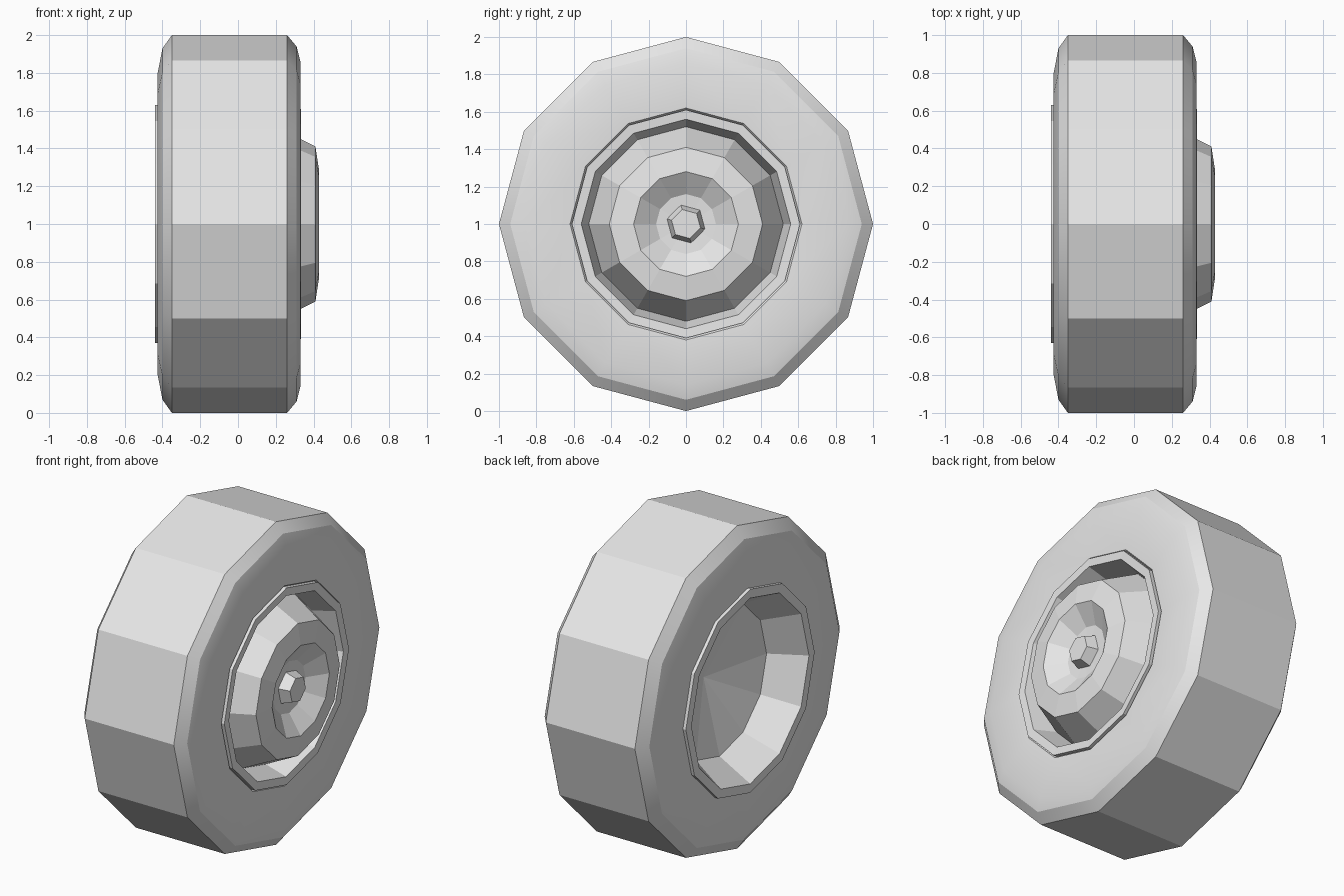
import bpy, bmesh, math

cube = bpy.data.objects.get("Cube")
if cube:
    bpy.data.objects.remove(cube, do_unlink=True)

grey = bpy.data.materials.new("plain_grey")
grey.use_nodes = True
grey.diffuse_color = (0.8, 0.8, 0.8, 1)
grey.node_tree.nodes["Principled BSDF"].inputs["Base Color"].default_value = grey.diffuse_color


def lathe(name, profile, sides=12, turn=0.0, closed=False):
    """Spin (x, radius) points round the wheel axle; radius 0 makes a tip."""
    bm = bmesh.new()
    rings = []
    for x, r in profile:
        if r == 0:
            rings.append([bm.verts.new((x, 0, 1))] * sides)
            continue
        angles = [turn + math.tau * i / sides for i in range(sides)]
        rings.append([bm.verts.new((x, r * math.sin(a), 1 + r * math.cos(a))) for a in angles])
    pairs = list(zip(rings, rings[1:]))
    if closed:
        pairs.append((rings[-1], rings[0]))
    for a, b in pairs:
        for i in range(sides):
            j = (i + 1) % sides
            corners = dict.fromkeys((a[i], a[j], b[j], b[i]))
            bm.faces.new(list(corners))
    bmesh.ops.recalc_face_normals(bm, faces=bm.faces)
    mesh = bpy.data.meshes.new(name)
    bm.to_mesh(mesh)
    bm.free()
    mesh.materials.append(grey)
    obj = bpy.data.objects.new(name, mesh)
    bpy.context.collection.objects.link(obj)
    return obj


# Tyre: chunky tread with rounded shoulders and near-flat sidewalls
tyre = lathe("tyre", [
    (-0.42, 0.62), (-0.425, 0.80), (-0.40, 0.93), (-0.35, 1.0),
    (0.26, 1.0), (0.31, 0.94), (0.33, 0.86), (0.32, 0.62),
    (0.28, 0.59), (-0.38, 0.59)], closed=True)
bpy.ops.object.select_all(action="DESELECT")
tyre.select_set(True)
bpy.context.view_layer.objects.active = tyre
bpy.ops.object.shade_smooth_by_angle(angle=math.radians(20))

# Rim: dished hub outside, lip on both edges, deep hollow inside
lathe("rim", [
    (0.34, 0), (0.35, 0.16), (0.43, 0.28), (0.41, 0.41),
    (0.19, 0.52), (0.33, 0.56), (0.333, 0.61), (0.28, 0.61),
    (-0.40, 0.63), (-0.44, 0.63), (-0.44, 0.575),
    (-0.23, 0.46), (-0.12, 0)])

# Hexagonal axle nut in the hub dish
lathe("axle_nut", [(0.32, 0), (0.32, 0.115), (0.41, 0.08), (0.41, 0)],
      sides=6, turn=math.radians(-15))
